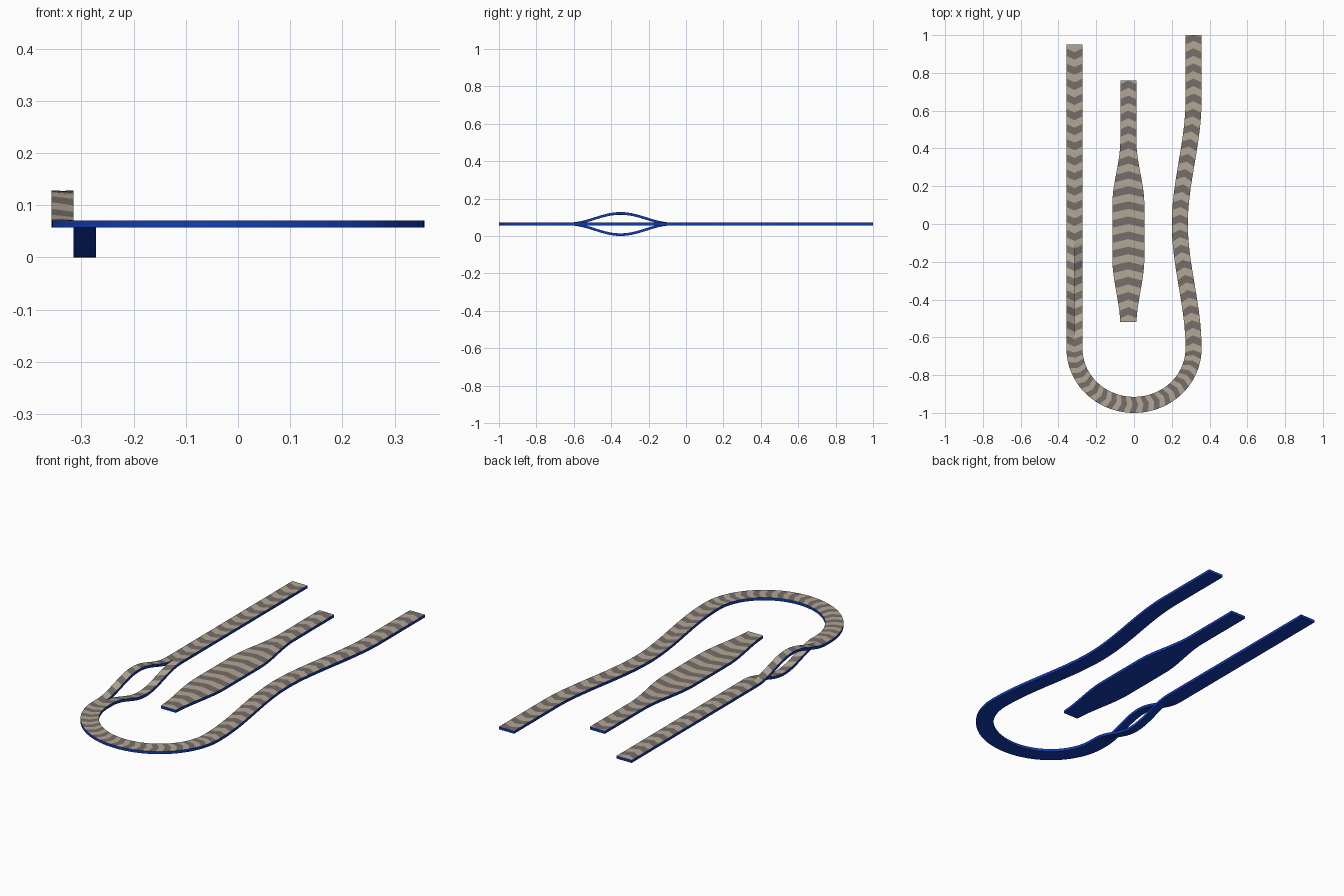
import bpy, bmesh, math
from mathutils import Vector

if "Cube" in bpy.data.objects:
    bpy.data.objects.remove(bpy.data.objects["Cube"])

Z0, THICK, HALF = 0.057, 0.014, 0.0425   # underside height, thickness, half width
BAND, STEP, TIP = 0.04, 0.02, 0.02       # stripe length, row spacing, chevron depth
LEFT, BEND = 1.61, 1.36                  # path lengths of the left straight and the bend


def material(name, color):
    m = bpy.data.materials.new(name)
    m.diffuse_color = (*color, 1)
    m.use_nodes = True
    m.node_tree.nodes["Principled BSDF"].inputs["Base Color"].default_value = m.diffuse_color
    return m


MATS = [material("light_stripe", (0.45, 0.39, 0.31)),
        material("dark_stripe", (0.18, 0.155, 0.14)),
        material("blue_base", (0.006, 0.045, 0.45))]


def smooth(a, b, x):
    t = min(1, max(0, (x - a) / (b - a)))
    return t * t * (3 - 2 * t)


# U-shaped centre line: down the left, round the bend, up the wavy right
def loop_path(p):
    if p < LEFT:
        return Vector((-0.315, 0.95 - p, 0))
    if p < LEFT + BEND:
        a = math.pi * (p - LEFT) / BEND
        return Vector((-0.315 * math.cos(a), -0.66 - 0.2975 * math.sin(a), 0))
    y = -0.66 + p - LEFT - BEND
    return Vector((0.315 - 0.0725 * (1 - smooth(0, 0.65, abs(y))), y, 0))


def middle_path(p):
    return Vector((-0.03, -0.52 + p, 0))


def middle_half(p):
    y = -0.52 + p
    return HALF * (1 + smooth(-0.54, -0.18, y) * (1 - smooth(0.1, 0.44, y)))


# Striped strip swept along a path, with chevron-shaped rows
def strip(name, path, p0, p1, us=(-1, 0, 1), half=lambda p: HALF,
          lift=lambda p: 0, caps=(True, True)):
    bm = bmesh.new()
    top, bot = [], []
    rows = range(math.floor(p0 / STEP), math.ceil((p1 + TIP) / STEP) + 1)
    for i in rows:
        tr, br = [], []
        for u in us:
            p = min(p1, max(p0, i * STEP - TIP * abs(u)))
            t = (path(p + 1e-3) - path(p - 1e-3)).normalized()
            c = path(p) + Vector((-t.y, t.x, 0)) * u * half(p)
            c.z = Z0 + lift(p)
            br.append(bm.verts.new(c))
            tr.append(bm.verts.new(c + Vector((0, 0, THICK))))
        top.append(tr)
        bot.append(br)

    def face(verts, mat):
        bm.faces.new(verts).material_index = mat

    for k, i in enumerate(list(rows)[:-1]):
        a, b, c, d = top[k], top[k + 1], bot[k], bot[k + 1]
        stripe = int(i // round(BAND / STEP)) % 2
        for j in range(len(us) - 1):
            face((a[j], b[j], b[j + 1], a[j + 1]), stripe)
            face((c[j], c[j + 1], d[j + 1], d[j]), 2)
        face((a[0], c[0], d[0], b[0]), 2)
        face((a[-1], b[-1], d[-1], c[-1]), 2)
    if caps[0]:
        face(top[0] + bot[0][::-1], 2)
    if caps[1]:
        face(top[-1][::-1] + bot[-1], 2)
    bmesh.ops.remove_doubles(bm, verts=bm.verts, dist=1e-5)
    bmesh.ops.dissolve_degenerate(bm, edges=bm.edges, dist=1e-5)
    me = bpy.data.meshes.new(name)
    bm.to_mesh(me)
    bm.free()
    for m in MATS:
        me.materials.append(m)
    ob = bpy.data.objects.new(name, me)
    bpy.context.collection.objects.link(ob)
    bpy.ops.object.select_all(action='DESELECT')
    ob.select_set(True)
    bpy.context.view_layer.objects.active = ob
    bpy.ops.object.shade_smooth_by_angle(angle=math.radians(30))


# Long loop: plain ends around the place where it splits
S0, S1 = 1.02, 1.58
END = LEFT + BEND + 1.66


def bump(p):
    return Z0 * (0.5 - 0.5 * math.cos(2 * math.pi * (p - S0) / (S1 - S0)))


strip("left_straight", loop_path, 0, S0, caps=(True, False))
strip("bend_and_right_side", loop_path, S1, END, caps=(False, True))

# Split strands: outer half rises, inner half dips
strip("upper_strand", loop_path, S0, S1, us=(-1, 0), lift=bump, caps=(False, False))
strip("lower_strand", loop_path, S0, S1, us=(0, 1), lift=lambda p: -bump(p),
      caps=(False, False))

# Separate middle strip with a widened centre
strip("middle_strip", middle_path, 0, 1.28, half=middle_half)
